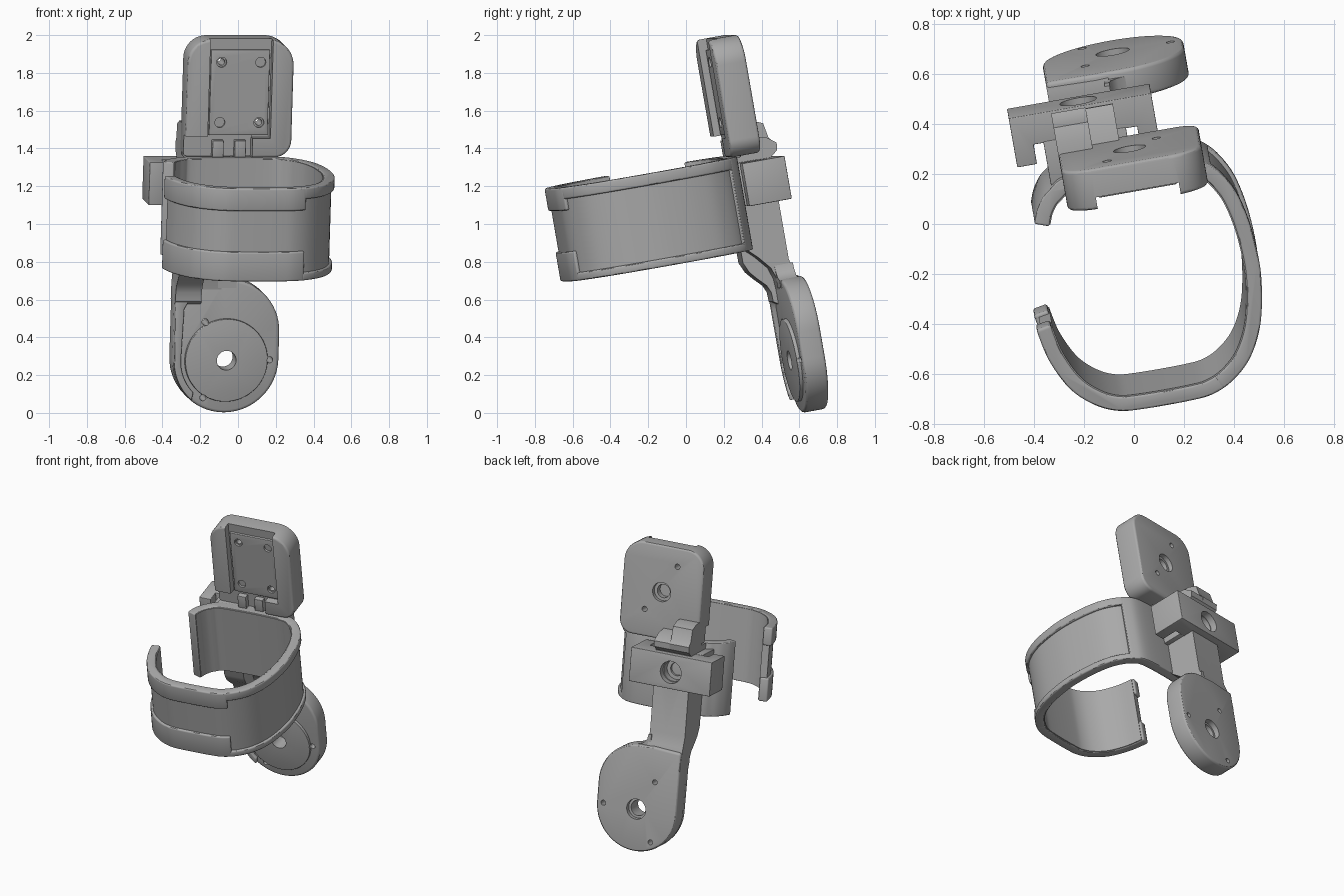
import bpy, bmesh
from math import radians, cos, sin, pi
from mathutils import Matrix, Vector

if "Cube" in bpy.data.objects:
    bpy.data.objects.remove(bpy.data.objects["Cube"])

grey = bpy.data.materials.new("plain_grey")
grey.use_nodes = True
grey.diffuse_color = (0.4, 0.4, 0.4, 1)
grey.node_tree.nodes["Principled BSDF"].inputs["Base Color"].default_value = (0.4, 0.4, 0.4, 1)

# The whole device is yawed and leaned back
POSE = Matrix.Translation((0, 0, 1)) @ Matrix.Rotation(radians(10), 4, 'Z') @ Matrix.Rotation(radians(10), 4, 'X')
PLACE = {'X': lambda a, b, h: (h, a, b), 'Y': lambda a, b, h: (a, h, b), 'Z': lambda a, b, h: (a, b, h)}
parts = []


def make_object(name, bm):
    bmesh.ops.recalc_face_normals(bm, faces=bm.faces)
    mesh = bpy.data.meshes.new(name)
    bm.to_mesh(mesh)
    bm.free()
    mesh.materials.append(grey)
    obj = bpy.data.objects.new(name, mesh)
    bpy.context.collection.objects.link(obj)
    return obj


def bake(obj):
    deps = bpy.context.evaluated_depsgraph_get()
    mesh = bpy.data.meshes.new_from_object(obj.evaluated_get(deps))
    obj.modifiers.clear()
    obj.data = mesh


def prism(name, outline, axis, lo, hi):
    bm = bmesh.new()
    ends = [[bm.verts.new(PLACE[axis](a, b, h)) for a, b in outline] for h in (lo, hi)]
    n = len(outline)
    for end in ends:
        bm.faces.new(end)
    for i in range(n):
        j = (i + 1) % n
        bm.faces.new((ends[0][i], ends[0][j], ends[1][j], ends[1][i]))
    return make_object(name, bm)


def finish(obj, cutters=(), bevel=0.0):
    if bevel:
        mod = obj.modifiers.new("edge", 'BEVEL')
        mod.width, mod.segments, mod.limit_method = bevel, 3, 'ANGLE'
        mod.angle_limit = radians(40)
        bake(obj)
    for cutter in cutters:
        mod = obj.modifiers.new("cut", 'BOOLEAN')
        mod.operation, mod.solver, mod.object = 'DIFFERENCE', 'EXACT', cutter
        bake(obj)
        bpy.data.objects.remove(cutter)
    parts.append(obj)


def arc(cx, cz, r, a0, a1, n=12):
    return [(cx + r * cos(radians(a0 + (a1 - a0) * i / n)),
             cz + r * sin(radians(a0 + (a1 - a0) * i / n))) for i in range(n + 1)]


def rect(x0, x1, z0, z1):
    return [(x0, z0), (x1, z0), (x1, z1), (x0, z1)]


def hole(x, z, r, y0, y1):
    return prism("cutter", arc(x, z, r, 0, 350, 35), 'Y', y0, y1)


# Cuff path, mirrored at the front; the left side stays open
half = [(.1, -.692), (.2, -.68), (.29, -.635), (.37, -.555), (.43, -.43), (.463, -.26),
        (.465, -.12), (.448, .02), (.41, .14), (.33, .245), (.2, .295)]
ctrl = ([(-.458, -.3)] + [(-x, y) for x, y in reversed(half[:5])] + half
        + [(-.2, .295), (-.31, .25), (-.365, .19), (-.392, .125)])
STEP = 6
path = []
for i in range(len(ctrl) - 1):
    p0, p1, p2, p3 = (Vector(ctrl[min(max(k, 0), len(ctrl) - 1)]) for k in range(i - 1, i + 3))
    for s in range(STEP):
        t = s / STEP
        path.append(0.5 * (2 * p1 + (p2 - p0) * t + (2 * p0 - 5 * p1 + 4 * p2 - p3) * t * t
                           + (3 * p1 - p0 - 3 * p2 + p3) * t ** 3))
path.append(Vector(ctrl[-1]))


def strip(name, i0, i1, d0, d1, z0, z1, bevel):
    outer, inner = [], []
    for i in range(i0, i1 + 1):
        t = (path[min(i + 1, len(path) - 1)] - path[max(i - 1, 0)]).normalized()
        n = Vector((t.y, -t.x))
        outer.append(tuple(path[i] - n * d0))
        inner.append(tuple(path[i] - n * d1))
    finish(prism(name, outer + inner[::-1], 'Z', z0, z1), bevel=bevel)


LAST = len(path) - 1
FRONT, BACK = STEP * 7 + 3, STEP * 15 - 1
LOW, HIGH = -.188, .312
strip("cuff_band", 1, LAST - 1, .016, .064, LOW + .005, HIGH - .005, 0)
strip("cuff_front_rim_top", 0, FRONT, 0, .06, .19, HIGH, .01)
strip("cuff_front_rim_bottom", 0, FRONT, 0, .06, LOW, -.03, .01)
strip("cuff_side_rim_top", FRONT - 1, BACK + 1, 0, .06, .25, HIGH, .01)
strip("cuff_side_rim_bottom", FRONT - 1, BACK + 1, 0, .06, LOW, -.145, .01)
strip("cuff_back_wall", BACK, LAST, 0, .06, LOW, HIGH, .01)

# Arm joining both plates to the cuff: a deep left half and a shallower right half
CX, LEFT, MID = .035, -.25, -.11
HX, HZ = -.134, .15
deep_front = [(.285, -.26), (.31, -.315), (.345, -.355), (.39, -.4), (.408, -.44), (.41, -.49)]
shallow_front = [(.285, -.18), (.35, -.24), (.41, -.31), (.43, -.37), (.44, -.49)]
arm_back = [(.5, -.55), (.555, -.5), (.55, -.42), (.53, -.35), (.512, -.28), (.512, .27)]
deep_wedge = [(.55, .3), (.56, .34), (.535, .37), (.52, .45), (.46, .475), (.36, .475)]
shallow_wedge = [(.55, .3), (.555, .34), (.5, .38), (.36, .4)]
for name, front, wedge, x0, x1 in (("arm_left_half", deep_front, deep_wedge, LEFT, MID),
                                   ("arm_right_half", shallow_front, shallow_wedge, MID, 0)):
    finish(prism(name, [(.285, .31)] + front + arm_back + wedge + [(.36, .31)], 'X', x0, x1),
           [hole(HX, HZ, .07, .46, .7), hole(HX, HZ, .045, .38, .7)])
finish(prism("arm_guide_block", rect(-.3, .035, .04, .27), 'Y', .26, .44), bevel=.004)

# U-shaped crossbar clasping the arm
clasp = [(-.42, .355), (-.42, .557), (.158, .557), (.158, .325), (.08, .325),
         (.08, .435), (-.34, .435), (-.34, .355)]
finish(prism("crossbar", clasp, 'Z', .038, .268), [hole(HX, HZ, .075, .42, .7)], .004)

# Lower round plate with its raised disc
LZ, R = -.807, .285
lower = arc(CX, LZ, R, 180, 360, 28) + arc(CX, -.66, R, 0, 95, 16) + [(-.05, -.37), (LEFT, -.38)]
small = [(CX + .235 * cos(a), LZ + .235 * sin(a)) for a in (0, 2 * pi / 3, 4 * pi / 3)]
finish(prism("lower_plate", lower, 'Y', .435, .56),
       [hole(CX, LZ, .052, .3, .7), hole(CX, LZ, .068, .525, .7)]
       + [hole(x, z, .017, .3, .7) for x, z in small], .016)
finish(prism("lower_disc", arc(CX, LZ, .222, 0, 355, 71), 'Y', .416, .47),
       [hole(CX, LZ, .052, .3, .7)] + [hole(x, z, .017, .3, .7) for x, z in small], .004)
fillet = [(-.02, -.3), (0, -.3), (.008, -.335), (.035, -.365), (.08, -.382), (.08, -.42), (-.02, -.42)]
finish(prism("arm_corner_fillet", fillet, 'Y', .43, .53))
# Raised lip following the left side of the lower plate
lip = (arc(CX, LZ, R - .004, 180, 230) + arc(CX, LZ, .245, 225, 180)
       + [(-.2, -.53), (-.18, -.495), (MID, -.48), (MID, -.4), (LEFT, -.4)])
finish(prism("lower_side_lip", lip, 'Y', .412, .48), bevel=.006)

# Upper plate with a front recess open at the top and a step at the bottom
UX, UZ, TOP, BOTTOM, RIGHT = .042, .657, .945, .312, .32
upper = (arc(RIGHT - .09, BOTTOM + .09, .09, -90, 0) + arc(RIGHT - .14, TOP - .14, .14, 0, 90)
         + arc(LEFT + .12, TOP - .12, .12, 90, 180) + [(LEFT, BOTTOM)])
through = [(UX - .105, UZ + .162), (UX + .105, UZ - .162)]
blind = [(UX + .105, UZ + .162), (UX - .105, UZ - .162)]
finish(prism("upper_plate", upper, 'Y', .25, .415),
       [prism("cutter", rect(-.132, .205, .415, 1.1), 'Y', .1, .3),
        prism("cutter", rect(-.4, .11, .2, .425), 'Y', .1, .31),
        hole(CX, .63, .065, .385, .6), hole(CX, .63, .045, .34, .6)]
       + [hole(x, z, .018, .1, .6) for x, z in through], .015)
finish(prism("recess_panel", rect(-.12, .195, .428, .885), 'Y', .285, .33),
       [hole(x, z, .027, .1, .305) for x, z in through + blind]
       + [hole(x, z, .018, .1, .6) for x, z in through], .003)
# Small latch posts under the recess
for i, x in enumerate((-.1, .02)):
    finish(prism(f"latch_post_{i + 1}", rect(x, x + .06, .3, .4), 'Y', .275, .34), bevel=.004)

# Pose and smooth shading
for obj in parts:
    obj.data.transform(POSE)
bpy.ops.object.select_all(action='DESELECT')
for obj in parts:
    obj.select_set(True)
bpy.context.view_layer.objects.active = parts[0]
bpy.ops.object.shade_smooth_by_angle(angle=radians(30))
